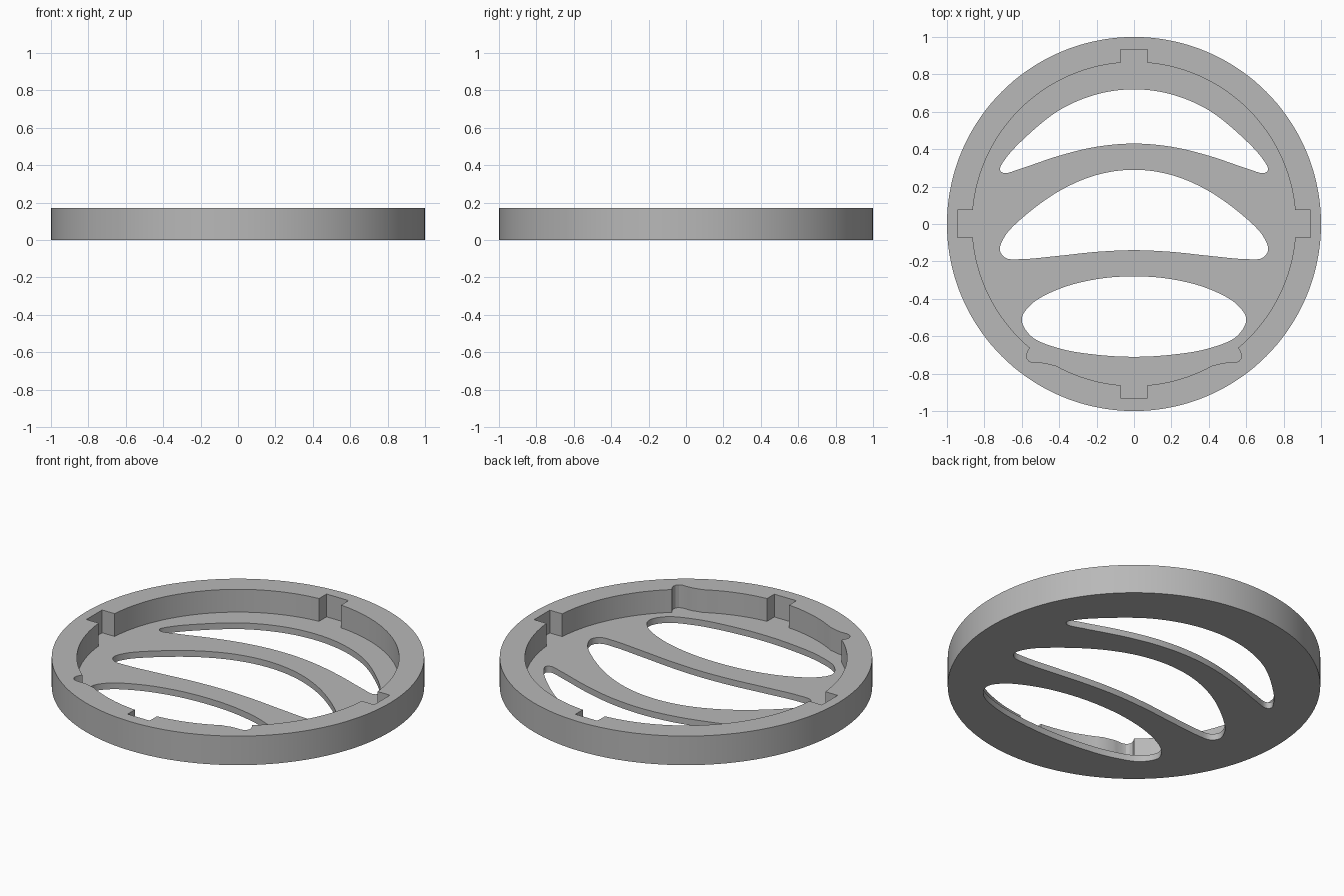
import bpy, bmesh
from math import sin, cos, radians
from mathutils import Vector

cube = bpy.data.objects.get("Cube")
if cube:
    bpy.data.objects.remove(cube, do_unlink=True)

HEIGHT, FLOOR, POCKET_R = 0.172, 0.037, 0.865

grey = bpy.data.materials.new("plain_grey")
grey.use_nodes = True
colour = (0.48, 0.48, 0.48, 1)
grey.diffuse_color = colour
grey.node_tree.nodes["Principled BSDF"].inputs["Base Color"].default_value = colour


def prism(name, outline, z0, z1):
    """Extrude a flat outline between two heights."""
    bm = bmesh.new()
    face = bm.faces.new([bm.verts.new((x, y, z0)) for x, y in outline])
    top = bmesh.ops.extrude_face_region(bm, geom=[face])["geom"]
    bmesh.ops.translate(bm, vec=(0, 0, z1 - z0),
                        verts=[v for v in top if isinstance(v, bmesh.types.BMVert)])
    bmesh.ops.recalc_face_normals(bm, faces=bm.faces)
    mesh = bpy.data.meshes.new(name)
    bm.to_mesh(mesh)
    bm.free()
    mesh.materials.append(grey)
    obj = bpy.data.objects.new(name, mesh)
    bpy.context.collection.objects.link(obj)
    return obj


def arc(radius, start, end, steps):
    angles = [radians(start + (end - start) * i / steps) for i in range(steps + 1)]
    return [(radius * cos(a), radius * sin(a)) for a in angles]


def mirrored(half):
    """Close a right-hand half outline by mirroring it in x."""
    return half + [(-x, y) for x, y in reversed(half) if x > 1e-5]


def smooth_loop(points, steps=8):
    """Closed Catmull-Rom curve through the points."""
    p = [Vector(q) for q in points]
    n, result = len(p), []
    for i in range(n):
        a, b, c, d = (p[(i + k) % n] for k in (-1, 0, 1, 2))
        # centripetal spacing avoids overshoot at the tight tips
        t1 = (b - a).length ** 0.5
        t2 = t1 + (c - b).length ** 0.5
        t3 = t2 + (d - c).length ** 0.5
        for s in range(steps):
            t = t1 + (t2 - t1) * s / steps
            a1 = a.lerp(b, t / t1)
            a2 = b.lerp(c, (t - t1) / (t2 - t1))
            a3 = c.lerp(d, (t - t2) / (t3 - t2))
            b1 = a1.lerp(a2, t / t2)
            b2 = a2.lerp(a3, (t - t1) / (t3 - t1))
            result.append(tuple(b1.lerp(b2, (t - t1) / (t2 - t1))))
    return result


# Round body
body = prism("slotted_round_cover", arc(1, 0, 357.5, 143), 0, HEIGHT)

# Recess with four square notches and two small rounded ones
bump = [(.567, -.68), (.575, -.70), (.572, -.72), (.56, -.734),
        (.54, -.741), (.50, -.741), (.475, -.743), (.45, -.75)]
recess = ([(.072, .932)] + arc(POCKET_R, 85.2, 5, 32)
          + [(.943, .075), (.943, -.072)] + arc(POCKET_R, -4.8, -50, 18)
          + bump + arc(POCKET_R, -61, -85.2, 10) + [(.072, -.93)])
cutters = [prism("recess_cutter", mirrored(recess), FLOOR, HEIGHT + 0.1)]

# Three curved openings through the floor
openings = {
    "back": [(0, .72), (.2, .693), (.4, .608), (.6, .445), (.69, .345), (.717, .29),
             (.695, .272), (.6, .298), (.4, .365), (.2, .413), (0, .43)],
    "middle": [(0, .29), (.2, .262), (.4, .176), (.6, .03), (.69, -.065), (.717, -.14),
               (.685, -.182), (.6, -.188), (.4, -.17), (.2, -.149), (0, -.14)],
    "front": [(0, -.28), (.2, -.295), (.4, -.347), (.55, -.43), (.6, -.51),
              (.55, -.6), (.4, -.665), (.2, -.699), (0, -.71)],
}
for name, half in openings.items():
    cutters.append(prism(name + "_opening_cutter", smooth_loop(mirrored(half)), -0.1, HEIGHT))

for cutter in cutters:
    mod = body.modifiers.new(cutter.name, "BOOLEAN")
    mod.operation, mod.solver, mod.object = "DIFFERENCE", "EXACT", cutter

# Apply the cuts, then drop the cutters
bpy.ops.object.select_all(action="DESELECT")
body.select_set(True)
bpy.context.view_layer.objects.active = body
for mod in list(body.modifiers):
    bpy.ops.object.modifier_apply(modifier=mod.name)
for cutter in cutters:
    bpy.data.objects.remove(cutter, do_unlink=True)
bpy.ops.object.shade_smooth_by_angle(angle=radians(30))
